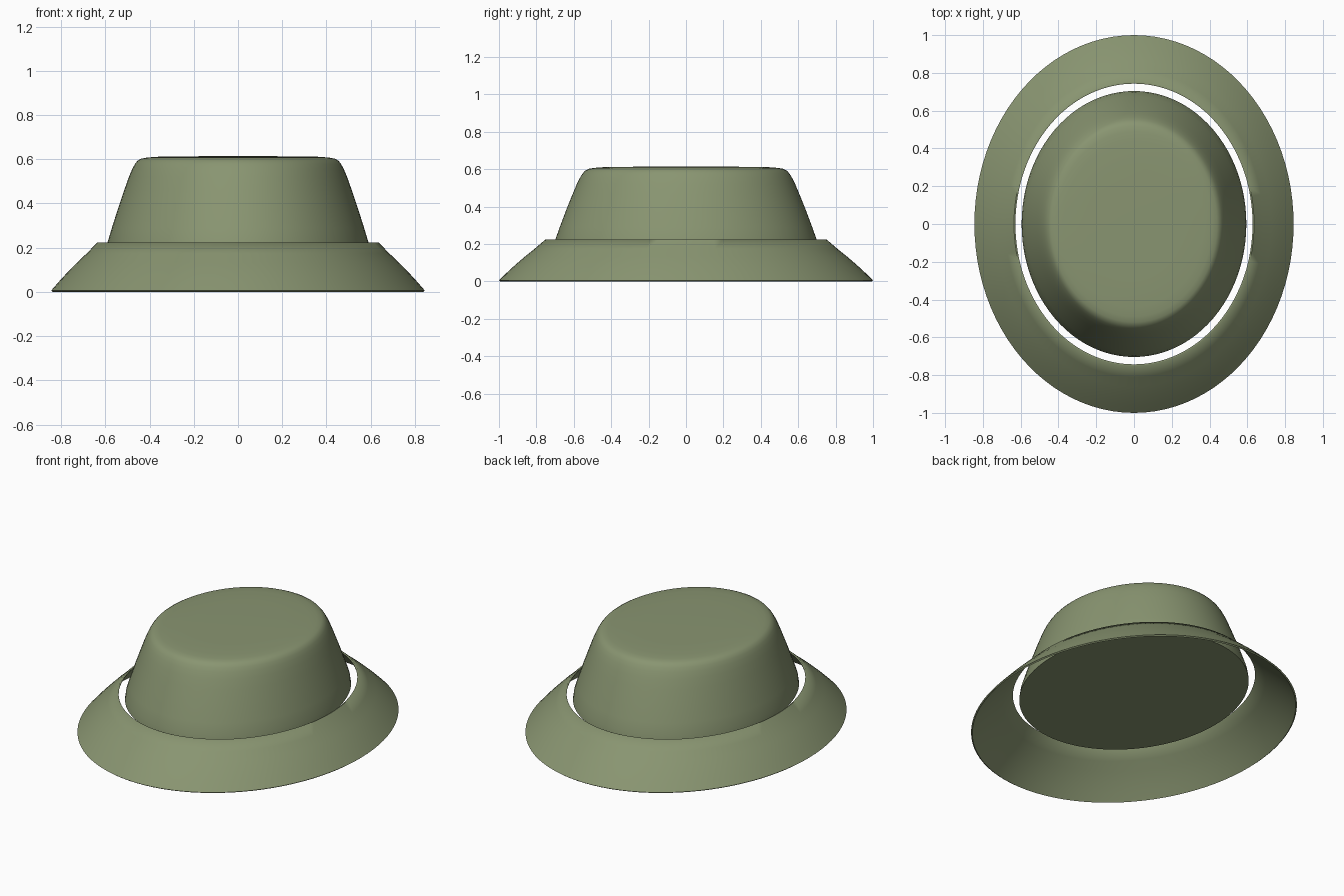
import bpy, bmesh
from math import sin, cos, pi, radians

if "Cube" in bpy.data.objects:
    bpy.data.objects.remove(bpy.data.objects["Cube"])

SEGS = 96
X_SCALE = 0.845  # oval footprint: narrower in x than in y

mat = bpy.data.materials.new("olive_fabric")
mat.diffuse_color = (0.25, 0.30, 0.165, 1)
mat.use_nodes = True
mat.node_tree.nodes["Principled BSDF"].inputs["Base Color"].default_value = mat.diffuse_color


def lathe(name, profile, capped=False, closed=False, angle=40):
    """Sweep (radius, height) points around z as an oval shell."""
    bm = bmesh.new()
    rings = [[bm.verts.new((r * X_SCALE * cos(2 * pi * i / SEGS),
                            r * sin(2 * pi * i / SEGS), z)) for i in range(SEGS)]
             for r, z in profile]
    pairs = list(zip(rings, rings[1:]))
    if closed:
        pairs.append((rings[-1], rings[0]))
    for a, b in pairs:
        for i in range(SEGS):
            j = (i + 1) % SEGS
            bm.faces.new((a[i], a[j], b[j], b[i]))
    if capped:
        bm.faces.new(rings[0][::-1])
        bm.faces.new(rings[-1])
    mesh = bpy.data.meshes.new(name)
    bm.to_mesh(mesh)
    bm.free()
    ob = bpy.data.objects.new(name, mesh)
    bpy.context.collection.objects.link(ob)
    mesh.materials.append(mat)
    bpy.ops.object.select_all(action='DESELECT')
    ob.select_set(True)
    bpy.context.view_layer.objects.active = ob
    bpy.ops.object.shade_smooth_by_angle(angle=radians(angle))
    return ob


# Crown: tapered wall, rounded shoulder, nearly flat top, closed base
lathe("crown", [(0.704, 0.187), (0.698, 0.225), (0.675, 0.29), (0.643, 0.375),
                (0.607, 0.465), (0.584, 0.52), (0.566, 0.556), (0.552, 0.578),
                (0.538, 0.593), (0.52, 0.602), (0.49, 0.607), (0.44, 0.611),
                (0.3, 0.613), (0.1, 0.614)], capped=True)

# Brim: thin solid sloping ring, slightly convex, separate from the crown
lathe("brim", [(0.992, 0.0), (1.0, 0.006), (0.96, 0.045), (0.91, 0.091),
               (0.86, 0.134), (0.81, 0.174), (0.752, 0.224), (0.743, 0.222),
               (0.745, 0.215), (0.804, 0.166), (0.854, 0.126), (0.904, 0.083),
               (0.954, 0.037)], closed=True, angle=60)
